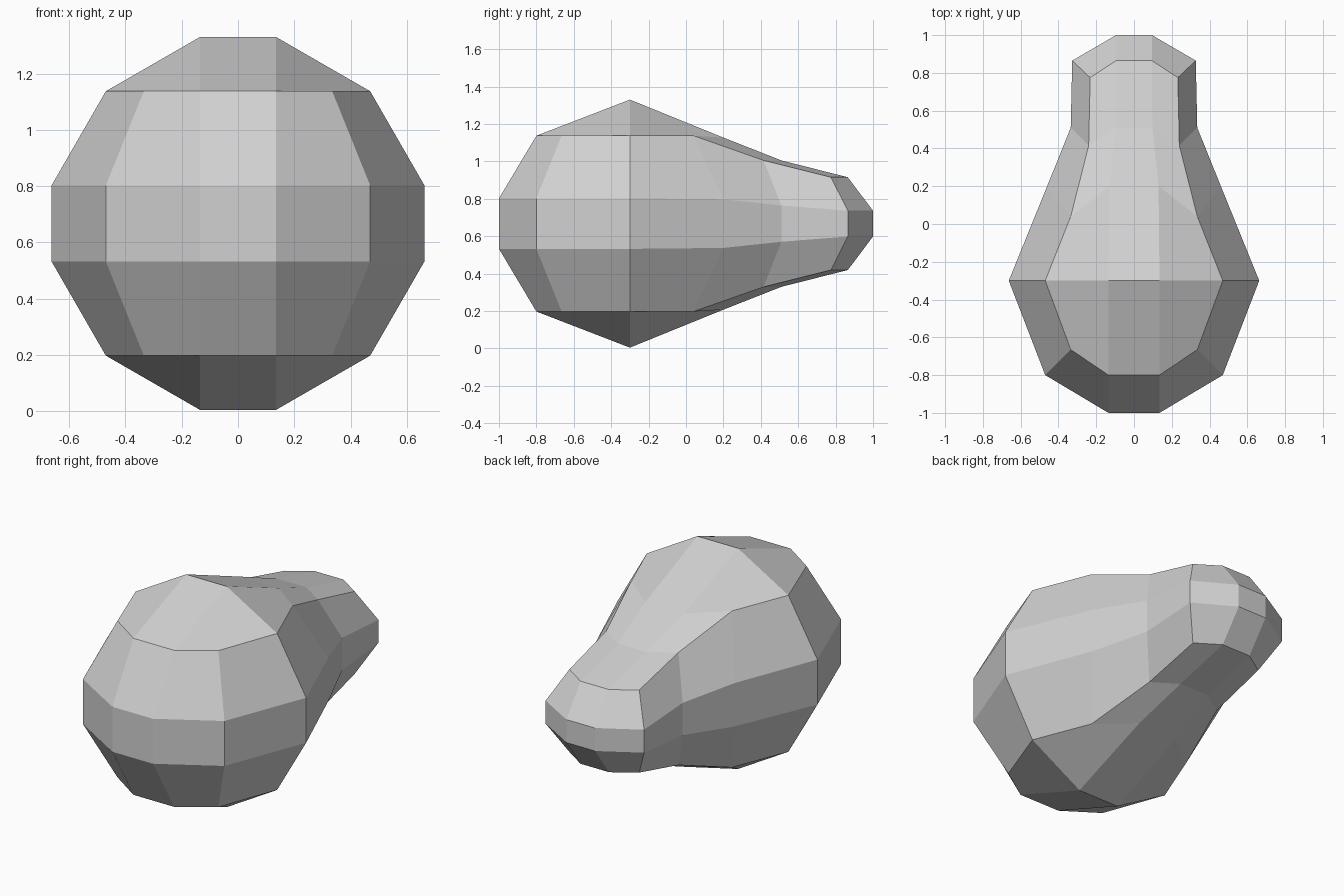
import bpy
import bmesh

cube = bpy.data.objects.get("Cube")
if cube:
    bpy.data.objects.remove(cube, do_unlink=True)

MID = 0.667  # height of the long axis

grey = bpy.data.materials.new("light grey")
grey.use_nodes = True
colour = (0.64, 0.64, 0.64, 1)
grey.diffuse_color = colour
grey.node_tree.nodes["Principled BSDF"].inputs["Base Color"].default_value = colour

bm = bmesh.new()


def ring(y, corner_y, inner, corner, side, mid_h, corner_h, top_h):
    """Twelve-sided section across the body, starting right of the top middle."""
    quarter = [(inner, y, top_h), (corner, corner_y, corner_h), (side, y, mid_h)]
    upper = quarter + [(x, py, -h) for x, py, h in reversed(quarter)]
    points = upper + [(-x, py, h) for x, py, h in reversed(upper)]
    return [bm.verts.new((x, py, MID + h)) for x, py, h in points]


def bridge(a, b):
    for i in range(12):
        j = (i + 1) % 12
        bm.faces.new((a[i], a[j], b[j], b[i]))


def cap(r, y, w, h):
    """Close an end with a middle square, four sides and four corners."""
    c = [bm.verts.new((x * w, y, MID + z * h))
         for x, z in ((1, 1), (1, -1), (-1, -1), (-1, 1))]
    bm.faces.new(c)
    for k in range(4):
        s = 3 * k
        bm.faces.new((c[k], r[s], r[s + 1], r[s + 2]))
        bm.faces.new((c[k], r[s + 2], r[(s + 3) % 12], c[(k + 1) % 4]))


# Sections from the round front to the narrow neck
rings = [
    ring(-0.80, -0.665, 0.135, 0.335, 0.47, 0.135, 0.47, 0.47),
    ring(-0.30, -0.30, 0.135, 0.47, 0.663, 0.135, 0.47, 0.663),
    ring(0.20, 0.04, 0.13, 0.335, 0.46, 0.13, 0.47, 0.46),
    ring(0.51, 0.415, 0.097, 0.24, 0.335, 0.097, 0.338, 0.338),
    ring(0.865, 0.775, 0.095, 0.232, 0.327, 0.069, 0.248, 0.248),
]
for first, second in zip(rings, rings[1:]):
    bridge(first, second)
cap(rings[0], -1.0, 0.135, 0.135)
cap(rings[-1], 1.0, 0.095, 0.069)

bmesh.ops.recalc_face_normals(bm, faces=bm.faces[:])
mesh = bpy.data.meshes.new("rounded_body")
bm.to_mesh(mesh)
bm.free()
mesh.materials.append(grey)
body = bpy.data.objects.new("rounded_body", mesh)
bpy.context.scene.collection.objects.link(body)
